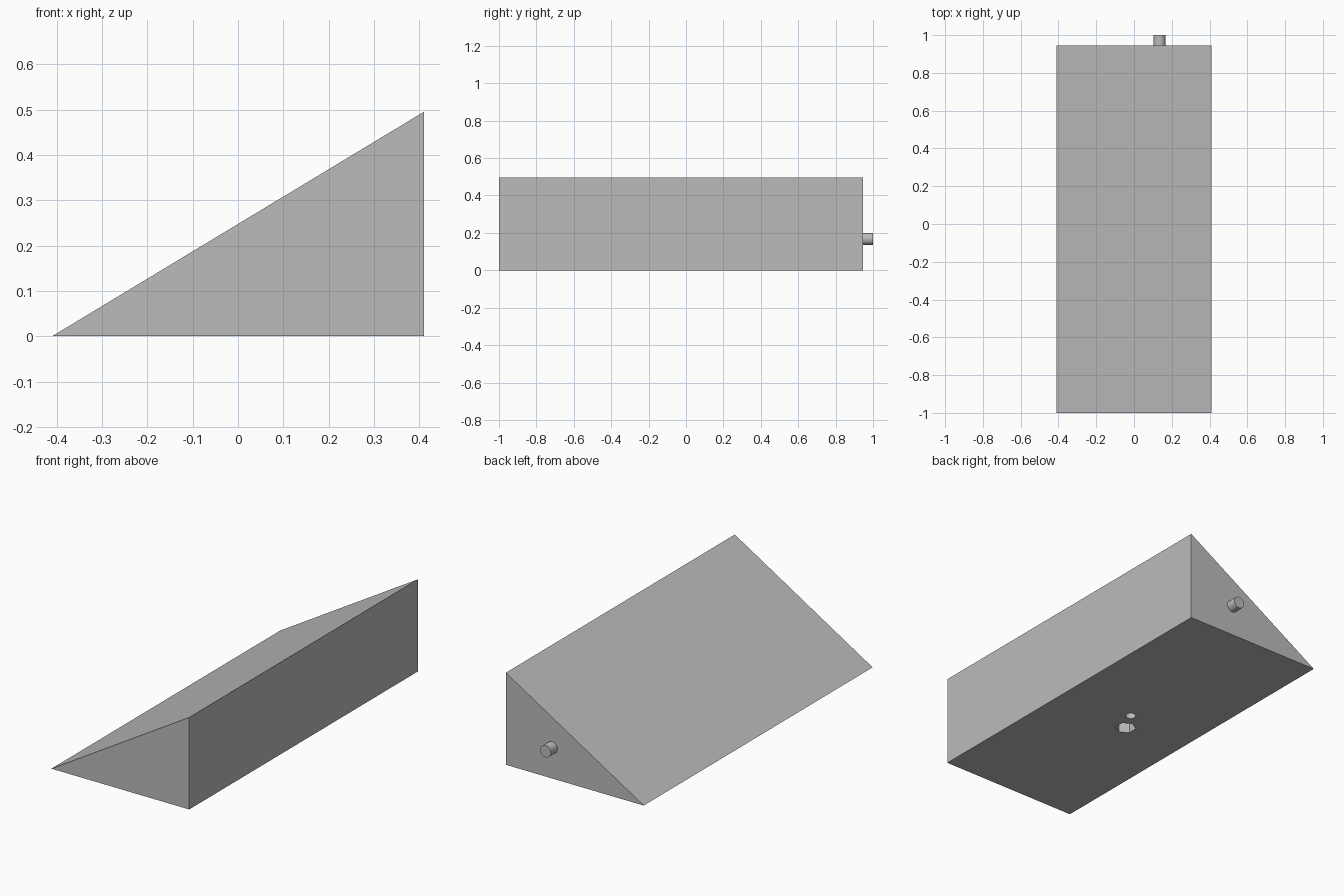
import bpy, bmesh, math
from mathutils import Matrix

if "Cube" in bpy.data.objects:
    bpy.data.objects.remove(bpy.data.objects["Cube"], do_unlink=True)

grey = bpy.data.materials.new("light grey")
grey.use_nodes = True
COLOUR = (0.5, 0.5, 0.5, 1)
grey.diffuse_color = COLOUR
grey.node_tree.nodes["Principled BSDF"].inputs["Base Color"].default_value = COLOUR

HALF_W, HEIGHT, FRONT, BACK = 0.41, 0.495, -1.0, 0.945


def add_object(name, bm):
    bmesh.ops.recalc_face_normals(bm, faces=bm.faces)
    mesh = bpy.data.meshes.new(name)
    bm.to_mesh(mesh)
    bm.free()
    mesh.materials.append(grey)
    obj = bpy.data.objects.new(name, mesh)
    bpy.context.collection.objects.link(obj)
    return obj


def add_prism(name, sides, radius, depth, matrix):
    bm = bmesh.new()
    bmesh.ops.create_cone(bm, cap_ends=True, segments=sides, radius1=radius,
                          radius2=radius, depth=depth, matrix=matrix)
    return add_object(name, bm)


# Wedge body: triangle extruded along its length
bm = bmesh.new()
profile = [(-HALF_W, 0), (HALF_W, 0), (HALF_W, HEIGHT)]
face = bm.faces.new([bm.verts.new((x, FRONT, z)) for x, z in profile])
extruded = bmesh.ops.extrude_face_region(bm, geom=[face])["geom"]
bmesh.ops.translate(bm, vec=(0, BACK - FRONT, 0),
                    verts=[v for v in extruded if isinstance(v, bmesh.types.BMVert)])
wedge = add_object("wedge_body", bm)

# Blind round and hexagonal sockets in the underside
middle = (FRONT + BACK) / 2
sockets = [("round_socket_cutter", 32, 0.027, (0, middle, 0)),
           ("hex_socket_cutter", 6, 0.053, (-0.06, middle - 0.11, 0))]
for name, sides, radius, place in sockets:
    cutter = add_prism(name, sides, radius, 0.24, Matrix.Translation(place))
    cutter.hide_render = True
    cutter.hide_set(True)
    cut = wedge.modifiers.new(name, "BOOLEAN")
    cut.operation = "DIFFERENCE"
    cut.solver = "EXACT"
    cut.object = cutter

# Pivot peg on the back face
PEG_START = BACK - 0.01
peg = add_prism("back_peg", 32, 0.032, 1 - PEG_START,
                Matrix.Translation((0.135, (1 + PEG_START) / 2, 0.167))
                @ Matrix.Rotation(math.pi / 2, 4, "X"))
bpy.ops.object.select_all(action="DESELECT")
peg.select_set(True)
bpy.context.view_layer.objects.active = peg
bpy.ops.object.shade_smooth_by_angle(angle=math.radians(35))
